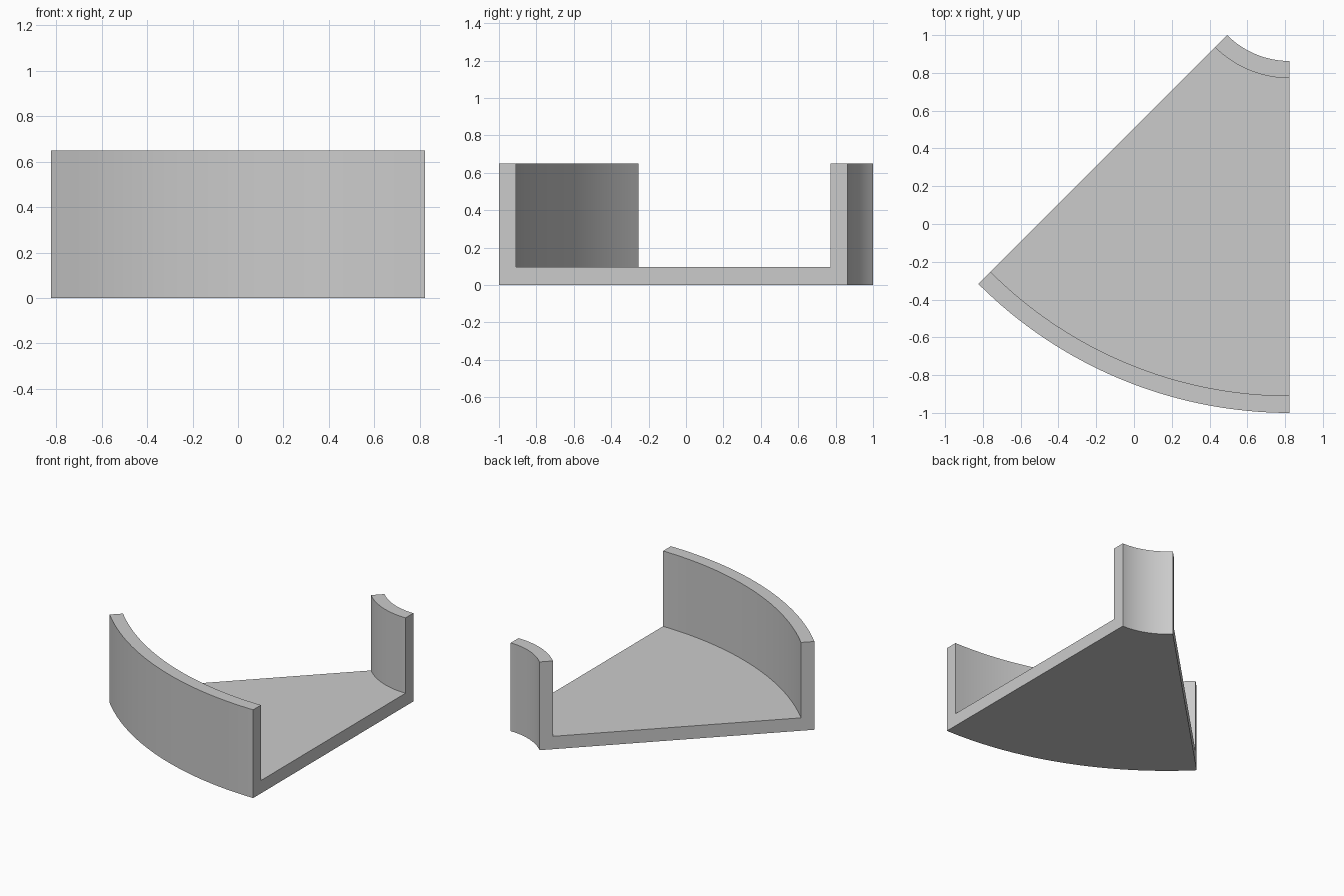
import bpy, bmesh
from math import radians, sin, cos

if "Cube" in bpy.data.objects:
    bpy.data.objects.remove(bpy.data.objects["Cube"])

# Main sizes: sector radii, wall thickness, heights
R_OUT, R_IN, WALL = 2.33, 0.467, 0.091
FLOOR, HEIGHT = 0.095, 0.65
ARC, STEPS = radians(45), 32
CX, CY = R_OUT * sin(ARC) / 2, R_OUT - 1.0

# U-shaped cross-section (radius, height)
profile = [(R_IN, 0), (R_OUT, 0), (R_OUT, HEIGHT), (R_OUT - WALL, HEIGHT),
           (R_OUT - WALL, FLOOR), (R_IN + WALL, FLOOR),
           (R_IN + WALL, HEIGHT), (R_IN, HEIGHT)]

# Sweep the section through 45 degrees around the sector's centre
bm = bmesh.new()
rings = []
for i in range(STEPS + 1):
    a = radians(225) + ARC * i / STEPS
    rings.append([bm.verts.new((CX + r * cos(a), CY + r * sin(a), z))
                  for r, z in profile])
n = len(profile)
for a, b in zip(rings, rings[1:]):
    for j in range(n):
        k = (j + 1) % n
        bm.faces.new((a[j], a[k], b[k], b[j]))

# Flat end caps
bm.faces.new(rings[0])
bm.faces.new(rings[-1])
bmesh.ops.recalc_face_normals(bm, faces=bm.faces)

mesh = bpy.data.meshes.new("curved_channel_segment")
bm.to_mesh(mesh)
bm.free()
obj = bpy.data.objects.new("curved_channel_segment", mesh)
bpy.context.collection.objects.link(obj)

# Smooth walls, sharp corners
bpy.context.view_layer.objects.active = obj
obj.select_set(True)
bpy.ops.object.shade_smooth_by_angle(angle=radians(30))
